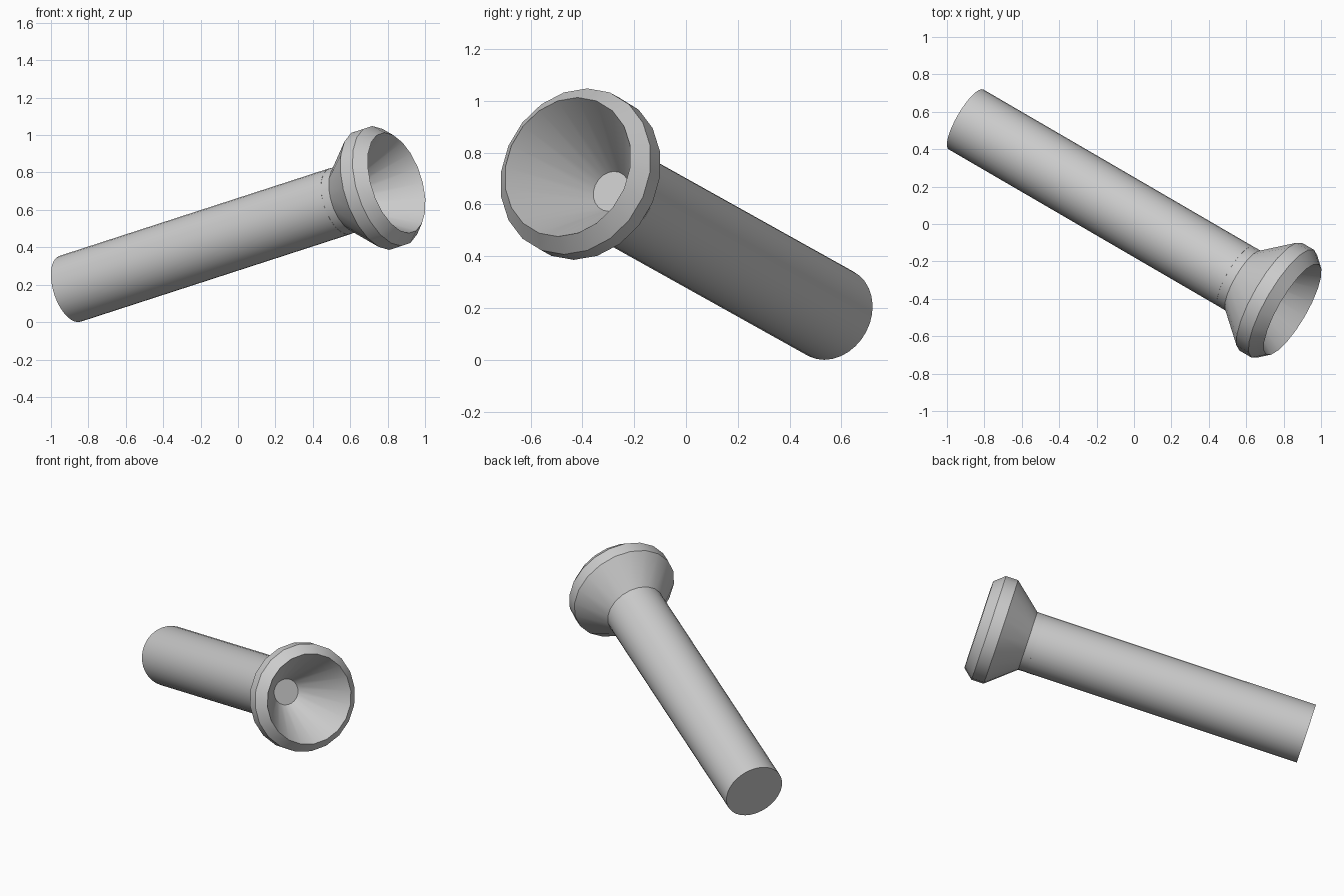
import bpy, math
from mathutils import Vector, Matrix

if "Cube" in bpy.data.objects:
    bpy.data.objects.remove(bpy.data.objects["Cube"])

AXIS = Vector((0.832, -0.484, 0.270)).normalized()
BASE = Vector((-0.898, 0.559, 0.178))
# local frame: z along the tube
side = AXIS.cross(Vector((0, 0, 1))).normalized()
up = side.cross(AXIS)
FRAME = Matrix((side, -up, AXIS)).transposed().to_4x4()
FRAME.translation = BASE


def lathe(name, profile, sides):
    """Revolve (radius, height) points about the tilted axis, capping both ends."""
    verts, faces = [], []
    for r, h in profile:
        for i in range(sides):
            a = 2 * math.pi * i / sides
            verts.append(FRAME @ Vector((r * math.cos(a), r * math.sin(a), h)))
    for k in range(len(profile) - 1):
        for i in range(sides):
            j = (i + 1) % sides
            a, b = k * sides, (k + 1) * sides
            faces.append((a + i, a + j, b + j, b + i))
    faces.append(tuple(reversed(range(sides))))
    n = (len(profile) - 1) * sides
    faces.append(tuple(range(n, n + sides)))
    mesh = bpy.data.meshes.new(name)
    mesh.from_pydata(verts, [], faces)
    obj = bpy.data.objects.new(name, mesh)
    bpy.context.collection.objects.link(obj)
    bpy.ops.object.select_all(action='DESELECT')
    obj.select_set(True)
    bpy.context.view_layer.objects.active = obj
    bpy.ops.object.shade_smooth_by_angle(angle=math.radians(25))
    return obj


# long handle, closed at both ends
lathe("handle_tube", [(0.185, 0), (0.185, 1.735)], 32)

# flared head: neck, cone, band, bevelled rim, reflector bowl and its small floor
lathe("flared_head", [(0.185, 1.735), (0.186, 1.785), (0.333, 1.957),
                      (0.333, 2.035), (0.279, 2.098), (0.08, 1.75)], 20)
